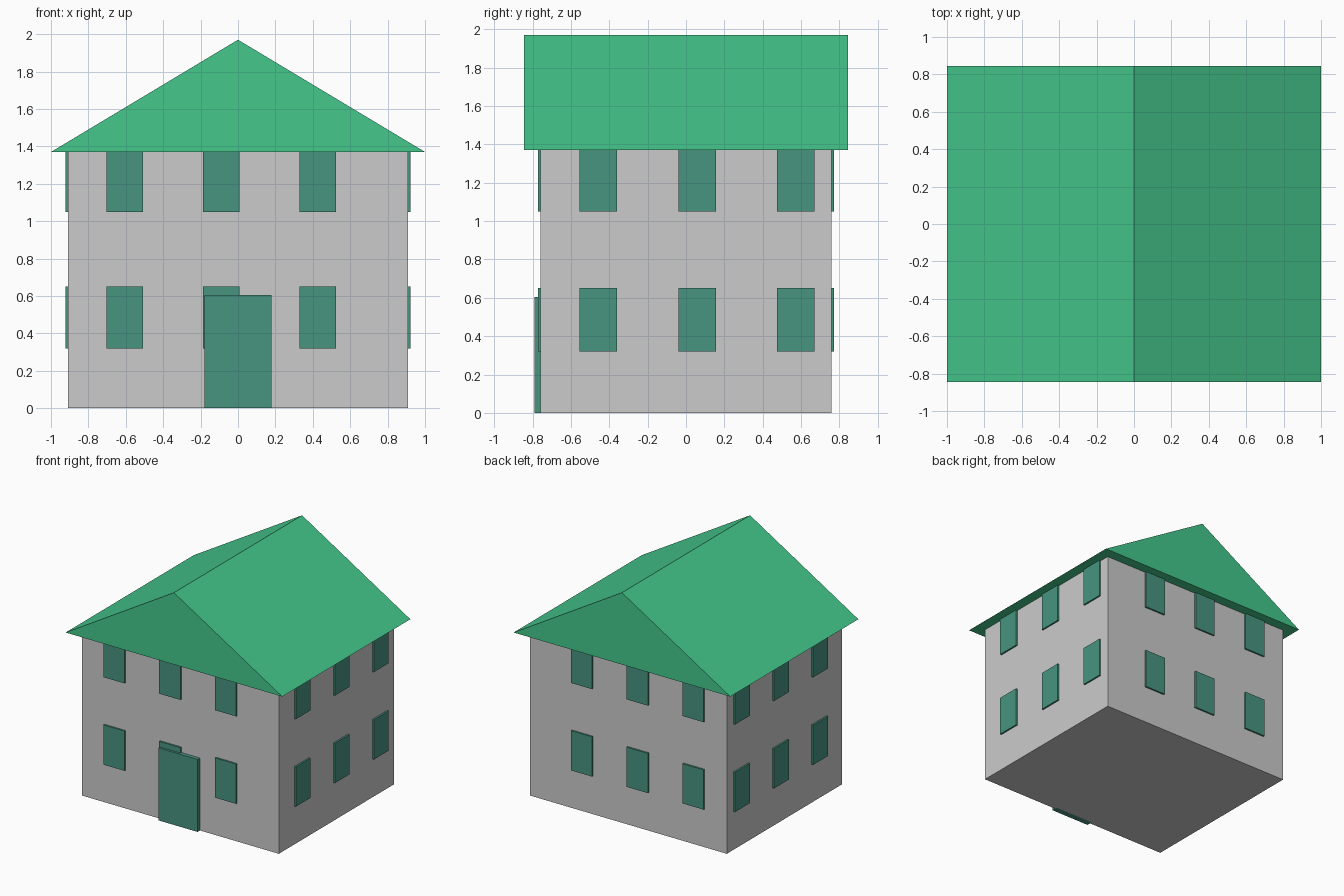
import bpy
import bmesh

if "Cube" in bpy.data.objects:
    bpy.data.objects.remove(bpy.data.objects["Cube"])

WALL_X, WALL_Y, EAVE, RIDGE = 0.908, 0.758, 1.37, 1.97


def material(name, rgb):
    mat = bpy.data.materials.new(name)
    mat.diffuse_color = (*rgb, 1)
    mat.use_nodes = True
    mat.node_tree.nodes["Principled BSDF"].inputs["Base Color"].default_value = mat.diffuse_color
    return mat


def box(name, lo, hi, mat=None):
    """Box between two opposite corners."""
    bpy.ops.mesh.primitive_cube_add(size=1)
    ob = bpy.context.object
    ob.name = name
    ob.location = [(a + b) / 2 for a, b in zip(lo, hi)]
    ob.scale = [b - a for a, b in zip(lo, hi)]
    bpy.ops.object.transform_apply(location=True, rotation=False, scale=True)
    if mat:
        ob.data.materials.append(mat)
    return ob


green = material("roof_green", (0.058, 0.575, 0.26))
dark = material("dark_green", (0.063, 0.296, 0.216))

# Walls
box("walls", (-WALL_X, -WALL_Y, 0), (WALL_X, WALL_Y, EAVE))

# Gable roof: triangle profile extruded front to back
bm = bmesh.new()
profile = [bm.verts.new((x, -0.845, z)) for x, z in ((-1, EAVE), (1, EAVE), (0, RIDGE))]
gable = bm.faces.new(profile)
moved = bmesh.ops.extrude_face_region(bm, geom=[gable], use_keep_orig=True)["geom"]
bmesh.ops.translate(bm, vec=(0, 1.69, 0),
                    verts=[v for v in moved if isinstance(v, bmesh.types.BMVert)])
bmesh.ops.recalc_face_normals(bm, faces=bm.faces)
mesh = bpy.data.meshes.new("roof")
bm.to_mesh(mesh)
bm.free()
roof = bpy.data.objects.new("roof", mesh)
bpy.context.collection.objects.link(roof)
mesh.materials.append(green)

# Door
box("door", (-0.18, -0.79, 0), (0.18, -WALL_Y + 0.02, 0.605), dark)

# Windows: two floors of three on every wall, standing slightly proud
HALF, OUT, IN = 0.0975, 0.014, 0.015
for z in (0.319, 1.049):
    top = z + 0.332
    for i in (-1, 0, 1):
        cx = -0.09 + i * 0.516
        cy = 0.058 + i * 0.515
        for side, s in (("front", -1), ("back", 1)):
            y0, y1 = sorted((s * (WALL_Y + OUT), s * (WALL_Y - IN)))
            box(side + "_window", (cx - HALF, y0, z), (cx + HALF, y1, top), dark)
        for side, s in (("left", -1), ("right", 1)):
            x0, x1 = sorted((s * (WALL_X + OUT), s * (WALL_X - IN)))
            box(side + "_window", (x0, cy - HALF, z), (x1, cy + HALF, top), dark)
